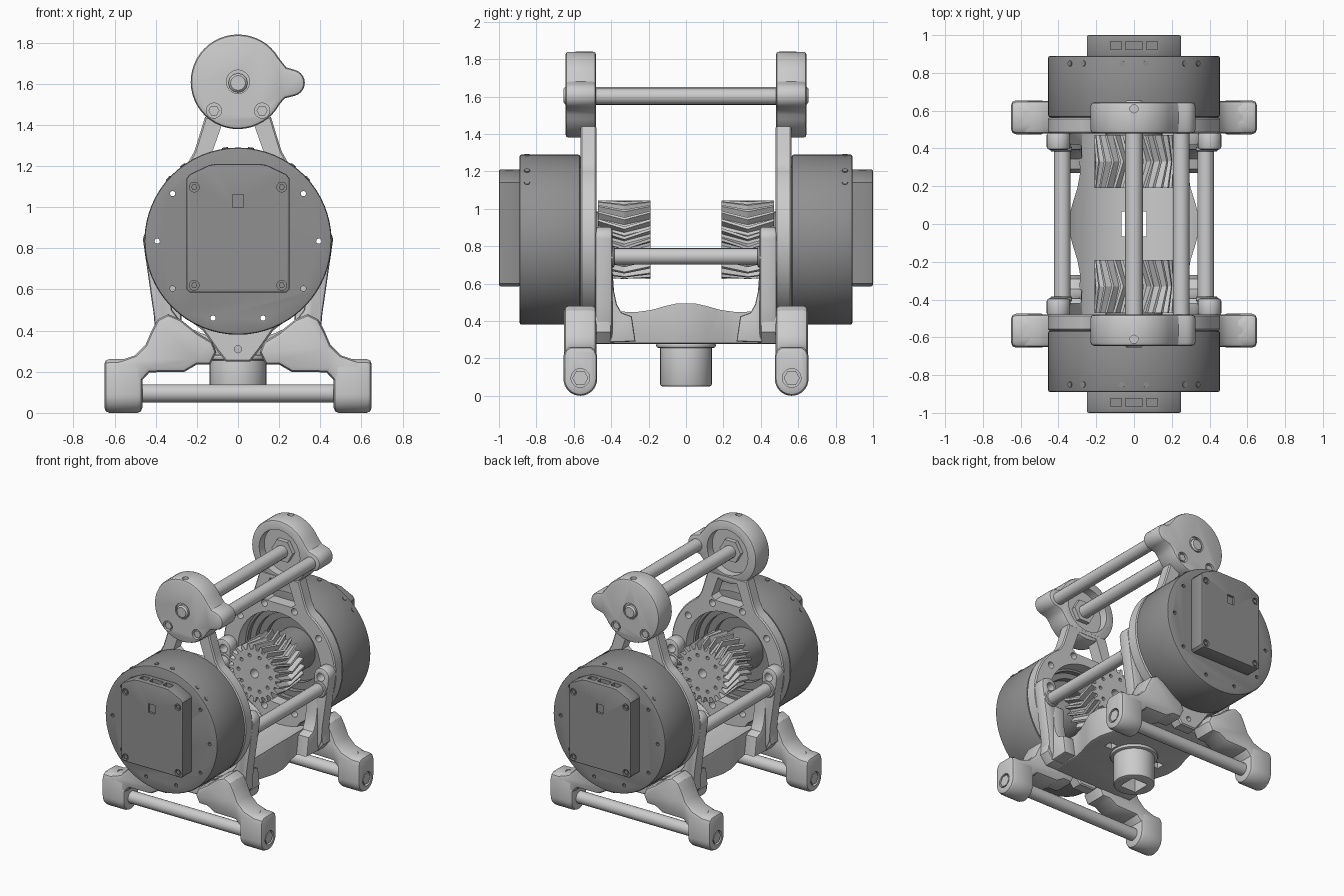
import bpy, bmesh
from math import sin, cos, radians, pi

if "Cube" in bpy.data.objects:
    bpy.data.objects.remove(bpy.data.objects["Cube"])

CZ = 0.835                      # height of the motor axis
DARK = bpy.data.materials.new("dark_grey")
DARK.diffuse_color = (0.28, 0.28, 0.28, 1)
DARK.use_nodes = True
DARK.node_tree.nodes["Principled BSDF"].inputs["Base Color"].default_value = DARK.diffuse_color


def circ(cu, cv, r, n=24, a0=0, a1=None):
    full = a1 is None
    a1 = a0 + 360 if full else a1
    k = n if full else n + 1
    return [(cu + r * cos(radians(a0 + (a1 - a0) * i / n)),
             cv + r * sin(radians(a0 + (a1 - a0) * i / n))) for i in range(k)]


def rect(cu, cv, hu, hv):
    return [(cu - hu, cv - hv), (cu + hu, cv - hv), (cu + hu, cv + hv), (cu - hu, cv + hv)]


def finish(name, bm):
    bmesh.ops.recalc_face_normals(bm, faces=bm.faces)
    me = bpy.data.meshes.new(name)
    bm.to_mesh(me)
    bm.free()
    ob = bpy.data.objects.new(name, me)
    bpy.context.collection.objects.link(ob)
    return ob


def prism(name, pts, axis, a, b, bev=0, seg=2):
    """Extrude a 2D outline along an axis from a to b, rounding the cap edges."""
    place = {'x': lambda u, v, h: (h, u, v), 'y': lambda u, v, h: (u, h, v),
             'z': lambda u, v, h: (u, v, h)}[axis]
    bm = bmesh.new()
    lo, hi = [[bm.verts.new(place(u, v, h)) for u, v in pts] for h in (a, b)]
    caps = [bm.faces.new(lo), bm.faces.new(hi)]
    for i in range(len(pts)):
        j = (i + 1) % len(pts)
        bm.faces.new((lo[i], lo[j], hi[j], hi[i]))
    bmesh.ops.recalc_face_normals(bm, faces=bm.faces)
    if bev:
        bmesh.ops.bevel(bm, geom=[e for f in caps for e in f.edges], offset=bev, segments=seg,
                        profile=0.5, affect='EDGES', clamp_overlap=False)
    return finish(name, bm)


def cut(ob, pts, axis, a, b):
    c = prism("cutter", pts, axis, a, b)
    m = ob.modifiers.new("cut", 'BOOLEAN')
    m.operation, m.solver, m.object = 'DIFFERENCE', 'EXACT', c
    bpy.context.view_layer.objects.active = ob
    bpy.ops.object.modifier_apply(modifier=m.name)
    bpy.data.objects.remove(c)


def mirror(ob, x=False, y=True, dark=False):
    m = ob.modifiers.new("mirror", 'MIRROR')
    m.use_axis = (x, y, False)
    m.use_mirror_merge = False
    if dark:
        ob.data.materials.clear()
        ob.data.materials.append(DARK)
    return ob


def sym(half):
    return half + [(-u, v) for u, v in reversed(half)]


bolts = [(0.393 * cos(radians(36 * i)), CZ + 0.393 * sin(radians(36 * i))) for i in range(10)]

# motor can with stepped recess on the inner side
motor = prism("motor_can", circ(0, CZ, 0.455, 64), 'y', -0.89, -0.565, 0.012)
cut(motor, circ(0, CZ, 0.32, 48), 'y', -0.60, -0.5)
cut(motor, circ(0, CZ, 0.28, 48), 'y', -0.64, -0.5)
cut(motor, circ(0, CZ, 0.23, 48), 'y', -0.68, -0.5)
for i, (x, z) in enumerate(bolts):
    if i not in (2, 3):
        cut(motor, circ(x, z, 0.013, 10), 'y', -1, -0.5)
mirror(motor, dark=True)

# small screws around the motor rim
for a in (42, 54, 82, 98, 126, 138):
    r = radians(a)
    bpy.ops.mesh.primitive_cylinder_add(vertices=10, radius=0.015, depth=0.02)
    s = bpy.context.object
    s.name = "motor_rim_screw"
    s.rotation_euler = (0, pi / 2 - r, 0)
    s.location = (0.45 * cos(r), -0.85, CZ + 0.45 * sin(r))
    bpy.ops.object.transform_apply(location=True, rotation=True)
    mirror(s, dark=True)

# electronics box on the outer face of the motor
box = prism("motor_controller_box", sym([(0.235, 0.585), (0.25, 0.6), (0.25, 1.14), (0.235, 1.16),
                                         (0.14, 1.205), (0.11, 1.21)]), 'y', -1.0, -0.885, 0.01)
for x, w in ((-0.095, 0.03), (0, 0.045), (0.095, 0.03)):
    cut(box, rect(x, -0.945, w, 0.022), 'z', 1.17, 1.3)
cut(box, rect(0, 1.03, 0.027, 0.032), 'y', -1.1, -0.985)
for x in (-0.213, 0.213):
    for z in (0.62, 1.098):
        cut(box, circ(x, z, 0.024, 14), 'y', -1.1, -0.985)
        mirror(prism("box_screw", circ(x, z, 0.015, 6), 'y', -0.997, -0.98), dark=True)
mirror(box, dark=True)

# mounting plate: ring, lower tongue, and forked neck
half = [(0.06, 0.25), (0.10, 0.30), (0.17, 0.40)] + circ(0, CZ, 0.455, 24, -62, 58) + \
       [(0.213, 1.27), (0.20, 1.31), (0.16, 1.44)]
plate = prism("mounting_plate", sym(half), 'y', -0.565, -0.478, 0.008, 1)
cut(plate, circ(0, CZ, 0.335, 48), 'y', -0.7, -0.4)
cut(plate, sym([(0.10, 1.235), (0.128, 1.26), (0.075, 1.41)]), 'y', -0.7, -0.4)
for x, z in bolts:
    cut(plate, circ(x, z, 0.024, 12), 'y', -0.7, -0.4)
cut(plate, circ(0, 0.31, 0.018, 12), 'y', -0.7, -0.4)
mirror(plate)

# herringbone gear
bm = bmesh.new()
N, rings = 24, []
for y, twist in ((-0.47, 0), (-0.33, -0.22), (-0.19, 0)):
    ring = []
    for i in range(N):
        for f, r in ((-0.32, 0.172), (-0.14, 0.21), (0.14, 0.21), (0.32, 0.172)):
            a = 2 * pi * (i + f) / N + twist
            ring.append(bm.verts.new((r * cos(a), y, CZ + r * sin(a))))
    rings.append(ring)
for p, q in zip(rings, rings[1:]):
    for i in range(4 * N):
        j = (i + 1) % (4 * N)
        bm.faces.new((p[i], p[j], q[j], q[i]))
bm.faces.new(rings[0])
bm.faces.new(rings[-1])
gear = finish("herringbone_gear", bm)
cut(gear, circ(0, CZ, 0.032, 16), 'y', -0.4, -0.1)
for i in range(10):
    a = radians(36 * i)
    cut(gear, circ(0.13 * cos(a), CZ + 0.13 * sin(a), 0.013, 10), 'y', -0.25, -0.1)
mirror(gear)
mirror(prism("gear_hub", circ(0, CZ, 0.15, 32), 'y', -0.69, -0.46), dark=True)

# top pod with side lobe
pod_pts = circ(0, 1.61, 0.23, 40, 30, 332) + [(0.228, 1.53)] + \
          circ(0.26, 1.605, 0.065, 10, -75, 75) + [(0.235, 1.68)]
pod = prism("top_pod", pod_pts, 'y', -0.645, -0.48, 0.018)
cut(pod, circ(0, 1.61, 0.165, 32), 'y', -0.54, -0.4)
cut(pod, circ(0, -0.61, 0.022, 12), 'z', 1.81, 1.9)
for x in (-0.117, 0.117):
    cut(pod, circ(x, 1.47, 0.037, 16), 'y', -0.7, -0.62)
    mirror(prism("pod_bolt", circ(x, 1.47, 0.027, 6), 'y', -0.64, -0.61))
cut(pod, circ(0, 1.61, 0.057, 24), 'y', -0.7, -0.63)
mirror(pod)
mirror(prism("pod_bearing_collar", circ(0, 1.61, 0.085, 6), 'y', -0.56, -0.51))

# long cross rods between the two sides
prism("top_center_rod", circ(0, 1.605, 0.047, 12), 'y', -0.655, 0.655, 0.01, 1)
prism("top_side_rod", circ(0.25, 1.6, 0.044, 20), 'y', -0.5, 0.5)
mirror(prism("side_rod", circ(0.38, 0.745, 0.044, 20), 'y', -0.43, 0.43), x=True, y=False)
mirror(prism("side_rod_collar", circ(0.385, 0.745, 0.058, 20), 'y', -0.41, -0.383, 0.006, 1), x=True)

# upright arms and their fillets onto the base
arm = prism("upright_arm", circ(0.4, 0.84, 0.062, 12, 0, 180) +
            [(0.342, 0.62), (0.32, 0.5), (0.26, 0.42), (0.26, 0.28), (0.36, 0.28), (0.40, 0.36), (0.41, 0.48)],
            'y', -0.485, -0.393, 0.015)
cut(arm, circ(0.393, CZ, 0.03, 14), 'y', -0.6, -0.3)
mirror(arm, x=True)
mirror(prism("arm_fillet", [(-0.42, 0.72), (-0.395, 0.7), (-0.385, 0.56), (-0.37, 0.49), (-0.345, 0.445),
                            (-0.29, 0.425), (-0.27, 0.29), (-0.42, 0.285)], 'x', 0.275, 0.37, 0.012), x=True)

# dished base with a square-socket stub under it
side = [(0.27, -0.49), (0.29, -0.36), (0.285, -0.27), (0.30, -0.19), (0.325, -0.11), (0.34, -0.05)]
side += [(x, -y) for x, y in reversed(side)]
base = prism("dished_base", sym(side), 'z', 0.278, 0.56, 0.012)
cut(base, circ(0, CZ, 0.482, 64), 'y', -0.6, 0.6)
cut(base, rect(0, 0, 0.065, 0.065), 'z', 0.1, 0.6)
for x in (-0.2, 0.2):
    cut(base, rect(x, 0, 0.03, 0.03), 'z', 0.2, 0.32)
stub = prism("socket_stub", circ(0, 0, 0.138, 32), 'z', 0.05, 0.29, 0.012)
collar = prism("stub_flange", circ(0, 0, 0.16, 32), 'z', 0.255, 0.285, 0.014)
for ob in (stub, collar):
    cut(ob, rect(0, 0, 0.065, 0.065), 'z', -0.1, 0.4)

# feet, their angled legs, and the front and back foot rods
foot = prism("foot", circ(-0.565, 0.09, 0.09, 16, 180, 360) +
             [(-0.475, 0.215), (-0.485, 0.245), (-0.51, 0.262), (-0.62, 0.262), (-0.645, 0.245), (-0.655, 0.215)],
             'x', 0.465, 0.65, 0.025)
cut(foot, circ(0.555, -0.565, 0.022, 12), 'z', 0.23, 0.4)
cut(foot, circ(-0.565, 0.095, 0.05, 20), 'x', 0.62, 0.8)
mirror(foot, x=True)
mirror(prism("foot_bolt", circ(-0.565, 0.095, 0.043, 6), 'x', 0.61, 0.647), x=True)
mirror(prism("foot_top_screw", circ(0.555, -0.565, 0.015, 6), 'z', 0.22, 0.25), x=True)
leg = [(0.62, 0.1), (0.62, 0.24), (0.55, 0.263), (0.50, 0.28), (0.45, 0.33), (0.42, 0.40), (0.39, 0.455),
       (0.34, 0.48), (0.28, 0.455), (0.20, 0.39), (0.125, 0.345), (0.105, 0.295), (0.135, 0.235),
       (0.20, 0.235), (0.26, 0.20), (0.43, 0.197), (0.475, 0.15), (0.48, 0.1)]
mirror(prism("angled_leg", leg, 'y', -0.652, -0.478, 0.025), x=True)
mirror(prism("leg_bridge", [(0.41, 0.34), (0.40, 0.42), (0.34, 0.465), (0.28, 0.44), (0.15, 0.35), (0.15, 0.28),
                            (0.36, 0.28)], 'y', -0.52, -0.40, 0.012), x=True)
mirror(prism("foot_rod", circ(-0.565, 0.095, 0.044, 20), 'x', -0.5, 0.5))

# smooth shading with sharp edges kept
for ob in bpy.data.objects:
    ob.select_set(True)
bpy.context.view_layer.objects.active = motor
bpy.ops.object.shade_smooth_by_angle(angle=radians(32))
